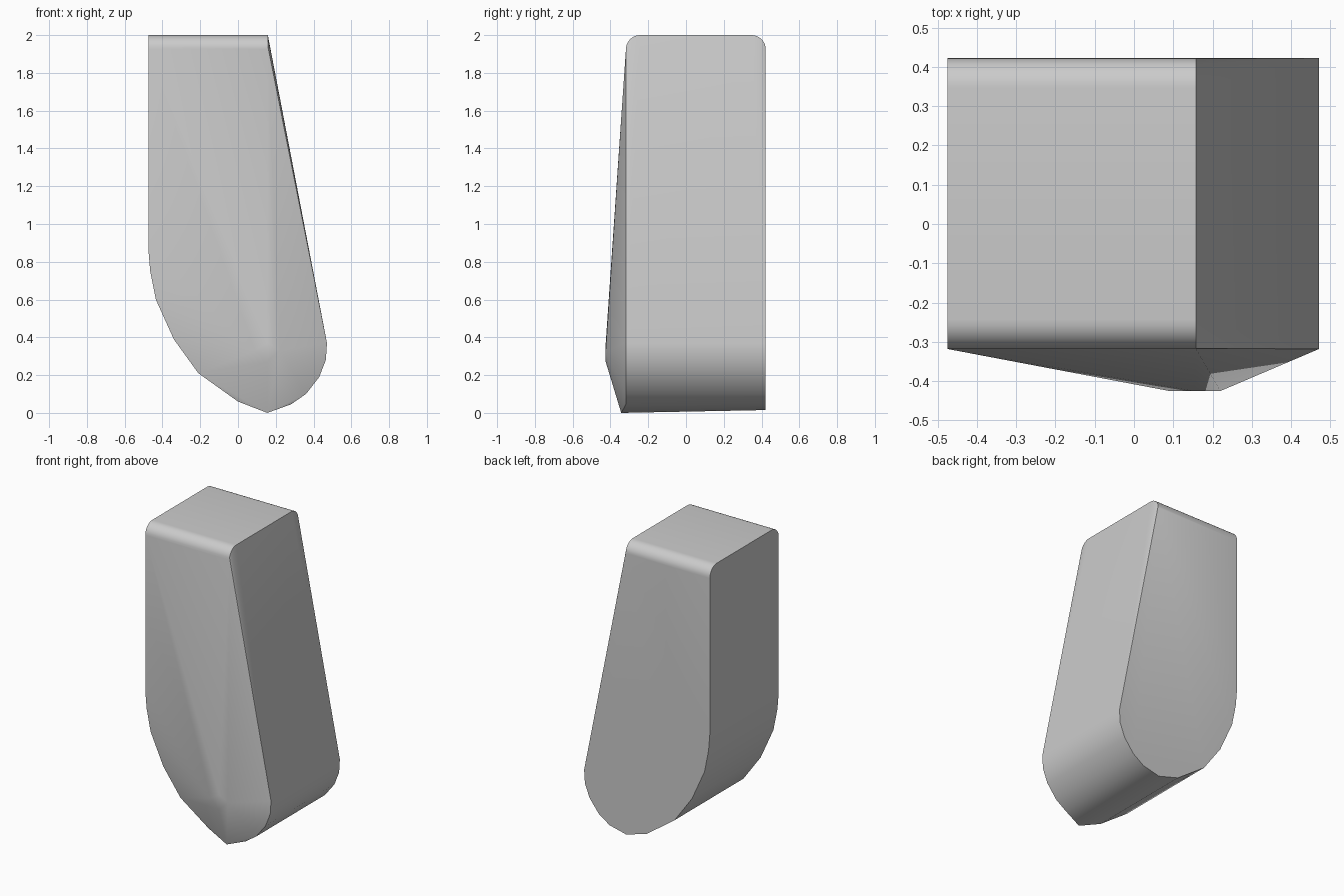
import bpy
import bmesh
import math

cube = bpy.data.objects.get("Cube")
if cube:
    bpy.data.objects.remove(cube, do_unlink=True)

# Flat grey finish
grey = bpy.data.materials.new("light_grey")
grey.use_nodes = True
colour = (0.6, 0.6, 0.6, 1.0)
grey.diffuse_color = colour
grey.node_tree.nodes["Principled BSDF"].inputs["Base Color"].default_value = colour

LEFT, RIGHT, TOP = -0.475, 0.158, 2.0
FRONT, BACK, RADIUS = -0.318, 0.422, 0.075

# Rounded lower outline (x, z), shared by front and back
outline = [(-0.475, 0.87), (-0.465, 0.75), (-0.435, 0.6), (-0.34, 0.39),
           (-0.21, 0.21), (0.0, 0.06), (0.28, 0.045), (0.36, 0.1),
           (0.43, 0.19), (0.465, 0.28), (0.471, 0.37)]
points = [(x, y, z) for x, z in outline for y in (FRONT, BACK)]

# Lowest tip, leaning a little forward at the front
points += [(0.155, -0.343, 0.0), (0.155, BACK, 0.015)]

# Blunt peak on the front face
points += [(0.09, -0.425, 0.33), (0.22, -0.425, 0.33),
           (0.155, -0.425, 0.27), (0.155, -0.425, 0.37)]

# Rounded front and back edges of the flat top
steps = 8
for i in range(steps + 1):
    a = math.pi / 2 * i / steps
    inset, z = RADIUS * (1 - math.cos(a)), TOP - RADIUS * (1 - math.sin(a))
    for x in (LEFT, RIGHT):
        points += [(x, FRONT + inset, z), (x, BACK - inset, z)]

# Wrap the sections in one convex skin
bm = bmesh.new()
for p in points:
    bm.verts.new(p)
hull = bmesh.ops.convex_hull(bm, input=bm.verts)
loose = [v for v in bm.verts if not v.link_faces]
bmesh.ops.delete(bm, geom=loose, context='VERTS')
bmesh.ops.dissolve_limit(bm, angle_limit=math.radians(0.6),
                         verts=bm.verts, edges=bm.edges)
bmesh.ops.recalc_face_normals(bm, faces=bm.faces)

mesh = bpy.data.meshes.new("tapered_block")
bm.to_mesh(mesh)
bm.free()
mesh.materials.append(grey)
block = bpy.data.objects.new("tapered_block", mesh)
bpy.context.collection.objects.link(block)

# Smooth the curved sides, keep the rims sharp
bpy.ops.object.select_all(action='DESELECT')
block.select_set(True)
bpy.context.view_layer.objects.active = block
bpy.ops.object.shade_smooth_by_angle(angle=math.radians(30))
